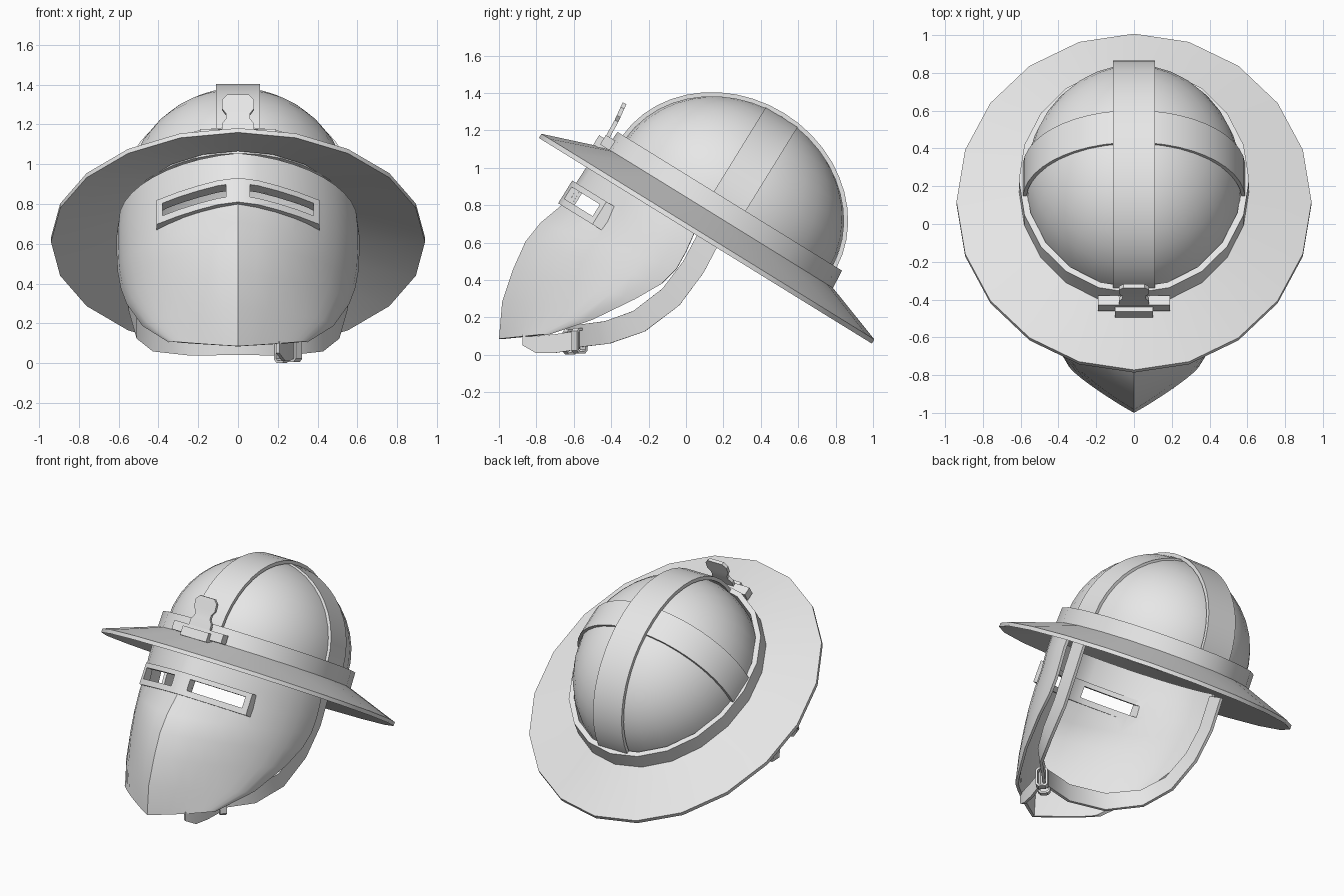
import bpy, bmesh
from math import sin, cos, pi, radians
from mathutils import Matrix, Vector

cube = bpy.data.objects.get("Cube")
if cube:
    bpy.data.objects.remove(cube, do_unlink=True)

steel = bpy.data.materials.new("plain grey steel")
steel.use_nodes = True
GREY = (0.8, 0.8, 0.8, 1)
steel.diffuse_color = GREY
steel.node_tree.nodes["Principled BSDF"].inputs["Base Color"].default_value = GREY

# The hat leans back around the centre of its brim edge
TILT = Matrix.Translation((0, 0.11, 0.62)) @ Matrix.Rotation(radians(-31.7), 4, 'X')
FLAT = Matrix.Identity(4)


def finish(obj):
    bpy.ops.object.select_all(action='DESELECT')
    obj.select_set(True)
    bpy.context.view_layer.objects.active = obj
    bpy.ops.object.shade_smooth_by_angle(angle=radians(32))


def bake(obj):
    """Replace the mesh by its modified version."""
    deps = bpy.context.evaluated_depsgraph_get()
    mesh = bpy.data.meshes.new_from_object(obj.evaluated_get(deps))
    obj.modifiers.clear()
    obj.data = mesh


def sheet(name, rows, loop_rows=False, loop_cols=False, caps=False,
          thick=0, frame=FLAT):
    """Skin a grid of points, optionally closed, capped and thickened."""
    bm = bmesh.new()
    grid = [[bm.verts.new(frame @ Vector(p)) for p in row] for row in rows]
    nr, nc = len(grid), len(grid[0])
    for i in range(nr if loop_rows else nr - 1):
        for j in range(nc if loop_cols else nc - 1):
            a, b = grid[i], grid[(i + 1) % nr]
            k = (j + 1) % nc
            bm.faces.new((a[j], a[k], b[k], b[j]))
    if caps:
        bm.faces.new(grid[0])
        bm.faces.new(grid[-1])
    bmesh.ops.remove_doubles(bm, verts=bm.verts, dist=0.0005)
    bmesh.ops.recalc_face_normals(bm, faces=bm.faces)
    mesh = bpy.data.meshes.new(name)
    bm.to_mesh(mesh)
    bm.free()
    mesh.materials.append(steel)
    obj = bpy.data.objects.new(name, mesh)
    bpy.context.collection.objects.link(obj)
    if thick:
        mod = obj.modifiers.new("thickness", 'SOLIDIFY')
        mod.thickness = thick
        mod.offset = 0
        bake(obj)
    finish(obj)
    return obj


def lathe(name, profile, sides=20, closed=True, thick=0):
    """Oval revolve; each profile point is (side radius, length radius, height)."""
    turn = [2 * pi * i / sides for i in range(sides)]
    rows = [[(a * sin(t), b * cos(t), h) for t in turn] for a, b, h in profile]
    return sheet(name, rows, closed, True, thick=thick, frame=TILT)


def ribbon(name, path, widths, thick, frame=FLAT, loop=False):
    """Flat strip along a path; widths are half-width vectors."""
    rows = [(Vector(p) - Vector(w), Vector(p) + Vector(w))
            for p, w in zip(path, widths)]
    return sheet(name, rows, loop_rows=loop, thick=thick, frame=frame)


# Hat: brim, band, dome and the two crossing straps
lathe("brim", [(0.94, 1.046, -0.012), (0.94, 1.046, 0.014),
               (0.59, 0.69, 0.14), (0.57, 0.67, 0.11)])
lathe("brim_band", [(0.61, 0.715, 0.11), (0.61, 0.705, 0.236),
                    (0.575, 0.67, 0.236), (0.575, 0.67, 0.11)])
arc = [pi / 2 * i / 10 for i in range(11)]
dome = [(0.565, 0.64, 0.11)] + [
    (0.565 * cos(a), 0.64 * cos(a), 0.2 + 0.56 * sin(a)) for a in arc]
lathe("dome", dome, sides=32, closed=False, thick=0.02)
span = [radians(-5 + 190 * i / 24) for i in range(25)]
ribbon("long_dome_strip",
       [(0, 0.662 * cos(a), 0.2 + 0.578 * sin(a)) for a in span],
       [(0.11, 0, 0)] * 25, 0.024, TILT)
ribbon("cross_dome_strip",
       [(0.58 * cos(a), 0, 0.2 + 0.565 * sin(a)) for a in span],
       [(0, 0.1, 0)] * 25, 0.02, TILT)

# Face mask: each row is ridge y, z, then edge x, y, z, then ridge sharpness
mask_rows = [
    (-0.49, 1.05, 0.59, 0.08, 0.72, 0.15),
    (-0.575, 0.92, 0.60, 0.04, 0.64, 0.2),
    (-0.65, 0.80, 0.60, 0.00, 0.55, 0.25),
    (-0.77, 0.70, 0.595, -0.05, 0.46, 0.3),
    (-0.85, 0.60, 0.58, -0.13, 0.38, 0.35),
    (-0.915, 0.455, 0.55, -0.27, 0.30, 0.45),
    (-0.973, 0.283, 0.47, -0.50, 0.19, 0.6),
    (-0.99, 0.085, 0.34, -0.74, 0.11, 0.8),
]


def mask_row(ry, rz, ex, ey, ez, sharp):
    pts = []
    for i in range(-10, 11):
        t = pi / 2 * i / 10
        f = (1 - sharp) * cos(t) + sharp * (1 - abs(sin(t)))
        pts.append((ex * sin(t), ey + (ry - ey) * f, ez + (rz - ez) * f))
    return pts


mask = sheet("face_mask", [mask_row(*r) for r in mask_rows], thick=0.02)

# Raised eye frame wrapping the ridge
half = [(0.41, -0.56), (0.3, -0.64), (0.2, -0.7), (0.1, -0.75)]
front = [(-x, v) for x, v in half] + [(0, -0.775)] + half[::-1]
LOW, HIGH, DEPTH = -0.255, -0.112, 0.065
eye_frame = sheet("eye_frame", [
    [(x, v, LOW), (x, v, HIGH), (x, v + DEPTH, HIGH), (x, v + DEPTH, LOW)]
    for x, v in front], loop_cols=True, caps=True, frame=TILT)

# Cut both eye slits through frame and mask
for side in (-1, 1):
    cutter = sheet("eye_slit_cutter", [
        [(side * x, v, w) for v, w in
         ((-1, -0.217), (-1, -0.143), (-0.3, -0.143), (-0.3, -0.217))]
        for x in (0.06, 0.38)], loop_cols=True, caps=True, frame=TILT)
    cutter.hide_render = True
    for target in (mask, eye_frame):
        mod = target.modifiers.new("slit", 'BOOLEAN')
        mod.operation = 'DIFFERENCE'
        mod.solver = 'EXACT'
        mod.object = cutter
        bake(target)
        finish(target)
    bpy.data.objects.remove(cutter, do_unlink=True)

# Chin strap: half path mirrored under the chin
strap = [(0.56, 0.14, 0.66), (0.56, 0.04, 0.47), (0.54, -0.08, 0.31),
         (0.5, -0.25, 0.18), (0.42, -0.42, 0.12), (0.25, -0.58, 0.1)]
lean = [(0, 0.055, -0.03), (0, 0.055, -0.03), (0, 0.045, -0.045),
        (0, 0.03, -0.055), (0, 0.01, -0.06), (0, 0, -0.06)]
ribbon("chin_strap",
       strap + [(0, -0.64, 0.1)] + [(-x, y, z) for x, y, z in strap[::-1]],
       lean + [lean[-1]] + lean[::-1], 0.02)
ribbon("strap_loose_end",
       [(0.28, -0.57, 0.08), (0.25, -0.7, 0.06), (0.23, -0.8, 0.055),
        (0.2, -0.87, 0.08)],
       [(0, 0, 0.05), (0, 0, 0.05), (0, 0, 0.045), (0, 0, 0.03)], 0.018)

# Buckle and keeper looped around the strap
along, out = Vector((0.73, 0.69, 0)), Vector((0.69, -0.73, 0))
for name, centre, wide in (("strap_keeper", (0.22, -0.62, 0.07), 0.016),
                           ("buckle", (0.28, -0.57, 0.075), 0.022)):
    corners = [Vector(centre) + out * (0.032 * a) + Vector((0, 0, 0.062 * b))
               for a, b in ((-1, -0.8), (-0.6, -1), (0.6, -1), (1, -0.8),
                            (1, 0.8), (0.6, 1), (-0.6, 1), (-1, 0.8))]
    ribbon(name, corners, [along * wide] * 8, 0.014, loop=True)

# Front bracket on the band, with the upright crest plate
for name, x, v0, v1, w0, w1 in (
        ("bracket_bar", 0.19, -0.75, -0.69, 0.13, 0.19),
        ("bracket_block", 0.1, -0.78, -0.69, 0.11, 0.17)):
    sheet(name, [[(s, v0, w0), (s, v0, w1), (s, v1, w1), (s, v1, w0)]
                 for s in (-x, x)], loop_cols=True, caps=True, frame=TILT)
crest = [(-0.43, 1.14, 0.08), (-0.4, 1.2, 0.08), (-0.385, 1.225, 0.06),
         (-0.372, 1.25, 0.06), (-0.36, 1.275, 0.08), (-0.34, 1.32, 0.08),
         (-0.328, 1.345, 0.055)]
ribbon("crest_plate", [(0, y, z) for y, z, w in crest],
       [(w, 0, 0) for y, z, w in crest], 0.022)
